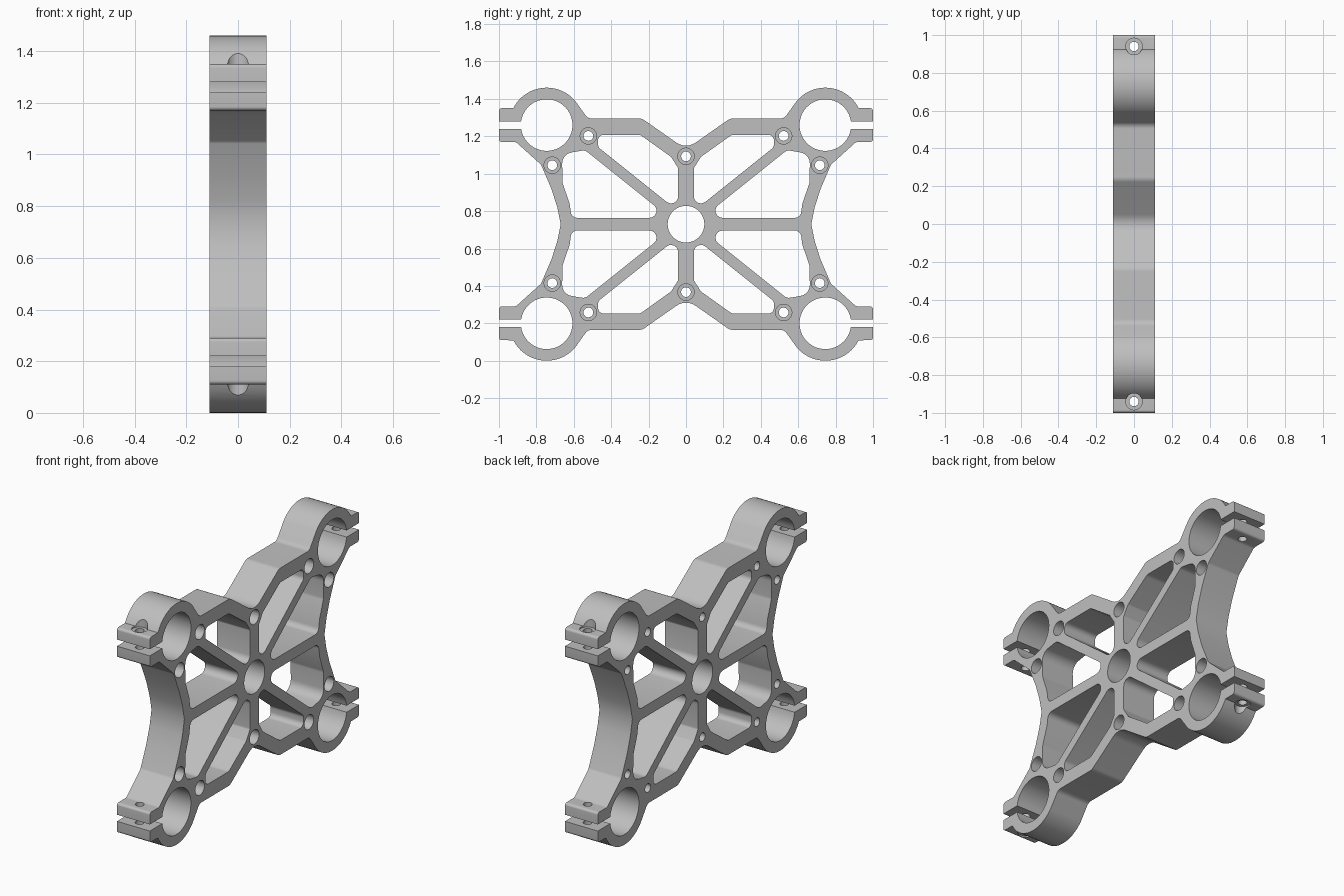
import bpy, bmesh, math
from mathutils import Matrix, Vector

cube = bpy.data.objects.get("Cube")
if cube:
    bpy.data.objects.remove(cube)

MID = 0.73          # height of the plate centre
HALF = 0.11         # half thickness
CLAMP = (0.745, 0.53)

grey = bpy.data.materials.new("metal grey")
grey.use_nodes = True
grey.diffuse_color = (0.52, 0.52, 0.52, 1)
grey.node_tree.nodes["Principled BSDF"].inputs["Base Color"].default_value = grey.diffuse_color


def arc(centre, r, a0, a1, n):
    """Points on a circle, with no corner rounding."""
    angles = [math.radians(a0 + (a1 - a0) * i / n) for i in range(n + 1)]
    return [(centre[0] + r * math.cos(a), centre[1] + r * math.sin(a), 0) for a in angles]


def rounded(points, steps=6):
    """Closed polygon of (y, h, radius) with filleted corners."""
    out = []
    for i, (y, h, r) in enumerate(points):
        p = Vector((y, h))
        if r == 0:
            out.append(p)
            continue
        a = (Vector(points[i - 1][:2]) - p).normalized()
        b = (Vector(points[(i + 1) % len(points)][:2]) - p).normalized()
        half = a.angle(b) / 2
        centre = p + (a + b).normalized() * (r / math.sin(half))
        start = p + a * (r / math.tan(half)) - centre
        end = p + b * (r / math.tan(half)) - centre
        sweep = start.angle_signed(end)
        for k in range(steps + 1):
            out.append(centre + Matrix.Rotation(-sweep * k / steps, 2) @ start)
    return out


def mirrored(points, sy, sh):
    return [(y * sy, h * sh, r) for y, h, r in points]


# Quarter of the outline, from the top notch round the split clamp to the side
quarter = [(0, 0.40, 0.09), (0.235, 0.565, 0.05), (0.525, 0.565, 0.04)]
quarter += arc(CLAMP, 0.2, 140, 27, 18)
quarter += [(1, 0.62, 0.015), (1, 0.55, 0)]
quarter += arc(CLAMP, 0.138, 8.3, 351.7, 40)
quarter += [(1, 0.51, 0), (1, 0.44, 0.015), (0.91, 0.44, 0.03), (0.775, 0.318, 0.03),
            (0.72, 0.19, 0), (0.688, 0.09, 0), (0.67, 0, 0)]
right_half = quarter + mirrored(quarter[-2::-1], 1, -1)
outline = right_half + mirrored(right_half[-2:0:-1], -1, 1)

# Lightening pockets between the spokes
top_pocket = [(0.042, 0.07, 0.038), (0.47, 0.412, 0.03), (0.47, 0.478, 0.03),
              (0.245, 0.478, 0.04), (0.08, 0.36, 0.02), (0.042, 0.30, 0.02)]
side_pocket = [(0.087, 0.034, 0.038), (0.612, 0.034, 0.035), (0.622, 0.11, 0),
               (0.66, 0.22, 0.05), (0.663, 0.375, 0.06), (0.54, 0.396, 0.04)]
loops = [rounded(outline), rounded(arc((0, 0), 0.098, 0, 352.5, 47))]
for sy in (1, -1):
    for sh in (1, -1):
        loops += [rounded(mirrored(p, sy, sh)) for p in (top_pocket, side_pocket)]

# Extrude the filled profile into the plate
curve = bpy.data.curves.new("plate_profile", "CURVE")
curve.dimensions = "2D"
curve.fill_mode = "BOTH"
curve.extrude = HALF
for loop in loops:
    spline = curve.splines.new("POLY")
    spline.points.add(len(loop) - 1)
    for point, co in zip(spline.points, loop):
        point.co = (co.x, co.y, 0, 1)
    spline.use_cyclic_u = True
profile = bpy.data.objects.new("plate_profile", curve)
bpy.context.collection.objects.link(profile)
bpy.context.view_layer.update()
mesh = bpy.data.meshes.new_from_object(
    profile.evaluated_get(bpy.context.evaluated_depsgraph_get()))
bpy.data.objects.remove(profile)
mesh.transform(Matrix(((0, 0, 1, 0), (1, 0, 0, 0), (0, 1, 0, MID), (0, 0, 0, 1))))
bm = bmesh.new()
bm.from_mesh(mesh)
bmesh.ops.remove_doubles(bm, verts=bm.verts, dist=0.0001)
bmesh.ops.recalc_face_normals(bm, faces=bm.faces)
bm.to_mesh(mesh)
bm.free()
mesh.materials.clear()
mesh.materials.append(grey)
plate = bpy.data.objects.new("clamp_plate", mesh)
bpy.context.collection.objects.link(plate)


def cylinder(bm, start, end, r):
    start, end = Vector(start), Vector(end)
    turn = Vector((0, 0, 1)).rotation_difference(end - start).to_matrix().to_4x4()
    bmesh.ops.create_cone(bm, cap_ends=True, segments=24, radius1=r, radius2=r,
                          depth=(end - start).length,
                          matrix=Matrix.Translation((start + end) / 2) @ turn)


# Screw holes and their counterbores
holes, bores = bmesh.new(), bmesh.new()
spots = {(sy * y, sh * h) for y, h in ((0, 0.363), (0.522, 0.472), (0.715, 0.315))
         for sy in (1, -1) for sh in (1, -1)}
for y, h in sorted(spots):
    cylinder(holes, (-0.2, y, MID + h), (0.2, y, MID + h), 0.026)
    cylinder(bores, (0, y, MID + h), (0.2, y, MID + h), 0.044)
for y in (0.94, -0.94):
    for s in (1, -1):
        cylinder(holes, (0, y, MID + s * 0.4), (0, y, MID + s * 0.7), 0.025)
        cylinder(bores, (0, y, MID + s * 0.612), (0, y, MID + s * 0.8), 0.044)

bpy.context.view_layer.objects.active = plate
plate.select_set(True)
for name, cutter_bm in (("screw_holes", holes), ("counterbores", bores)):
    cutter_mesh = bpy.data.meshes.new(name)
    cutter_bm.to_mesh(cutter_mesh)
    cutter_bm.free()
    cutter = bpy.data.objects.new(name, cutter_mesh)
    cutter.hide_render = True
    bpy.context.collection.objects.link(cutter)
    cut = plate.modifiers.new(name, "BOOLEAN")
    cut.operation = "DIFFERENCE"
    cut.solver = "EXACT"
    cut.object = cutter
    bpy.ops.object.modifier_apply(modifier=cut.name)
    bpy.data.objects.remove(cutter)

bpy.ops.object.shade_smooth_by_angle(angle=math.radians(30))
